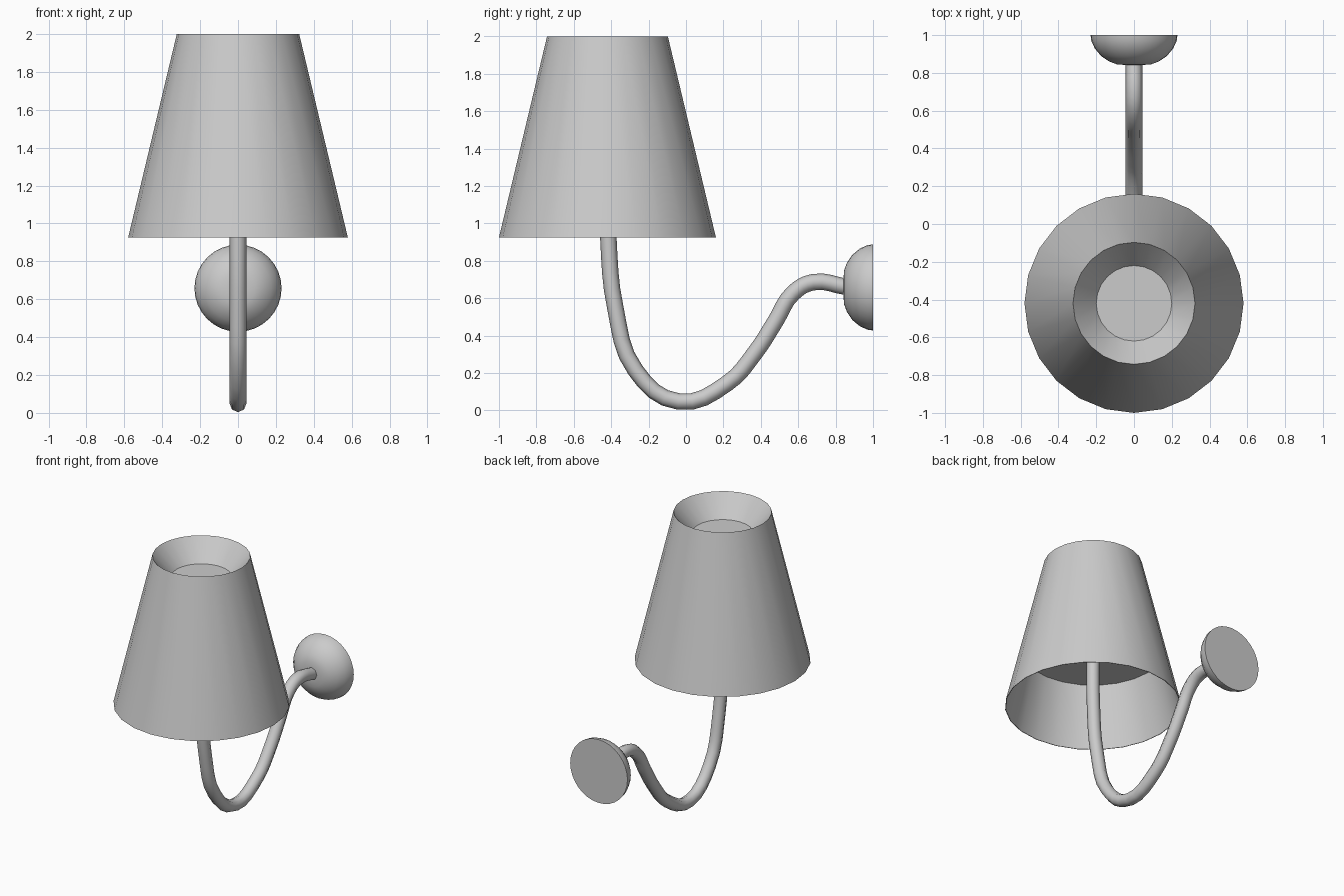
import bpy, bmesh, math

if "Cube" in bpy.data.objects:
    bpy.data.objects.remove(bpy.data.objects["Cube"])


def lathe(name, profile, steps, location, tilt=0.0):
    """Revolve (radius, height) points around z; the ends lie on the axis."""
    bm = bmesh.new()
    verts = [bm.verts.new((0, -r, z)) for r, z in profile]
    edges = [bm.edges.new(pair) for pair in zip(verts, verts[1:])]
    bmesh.ops.spin(bm, geom=verts + edges, cent=(0, 0, 0), axis=(0, 0, 1),
                   angle=math.tau, steps=steps, use_duplicate=False)
    bmesh.ops.remove_doubles(bm, verts=bm.verts, dist=0.0005)
    bmesh.ops.recalc_face_normals(bm, faces=bm.faces)
    mesh = bpy.data.meshes.new(name)
    bm.to_mesh(mesh)
    bm.free()
    ob = bpy.data.objects.new(name, mesh)
    ob.location = location
    ob.rotation_euler.x = tilt
    bpy.context.collection.objects.link(ob)
    return ob


def smooth(ob, angle=30):
    bpy.ops.object.select_all(action='DESELECT')
    ob.select_set(True)
    bpy.context.view_layer.objects.active = ob
    bpy.ops.object.shade_smooth_by_angle(angle=math.radians(angle))


# Tapered shade: funnel top with a flat floor, thin skirt, flat inner ceiling
shade = lathe("lamp_shade",
              [(0, 1.85), (0.20, 1.85), (0.323, 2.0), (0.58, 0.925),
               (0.576, 0.925), (0.474, 1.355), (0, 1.355)],
              24, (0, -0.42, 0))
smooth(shade)

# Domed wall plate, flat side on the wall at y = 1
plate = lathe("wall_plate",
              [(0, 0), (0.23, 0), (0.226, 0.03), (0.208, 0.07), (0.175, 0.11),
               (0.13, 0.14), (0.09, 0.155), (0.045, 0.158), (0, 0.158)],
              32, (0, 1.0, 0.658), math.pi / 2)
smooth(plate, 40)

# Swan-neck arm swept along a curve of (y, z) points
path = [(-0.42, 1.37), (-0.415, 0.92), (-0.378, 0.55), (-0.27, 0.215),
        (-0.04, 0.048), (0.22, 0.145), (0.37, 0.31), (0.48, 0.48),
        (0.57, 0.625), (0.68, 0.686), (0.86, 0.66)]
curve = bpy.data.curves.new("arm", 'CURVE')
curve.dimensions = '3D'
curve.resolution_u = 4
curve.bevel_depth = 0.044
curve.bevel_resolution = 2
curve.use_fill_caps = True
spline = curve.splines.new('BEZIER')
spline.bezier_points.add(len(path) - 1)
for point, (y, z) in zip(spline.bezier_points, path):
    point.co = (0, y, z)
    point.handle_left_type = point.handle_right_type = 'AUTO'
arm = bpy.data.objects.new("arm", curve)
bpy.context.collection.objects.link(arm)
bpy.ops.object.select_all(action='DESELECT')
arm.select_set(True)
bpy.context.view_layer.objects.active = arm
bpy.ops.object.convert(target='MESH')
smooth(bpy.context.view_layer.objects.active, 50)
